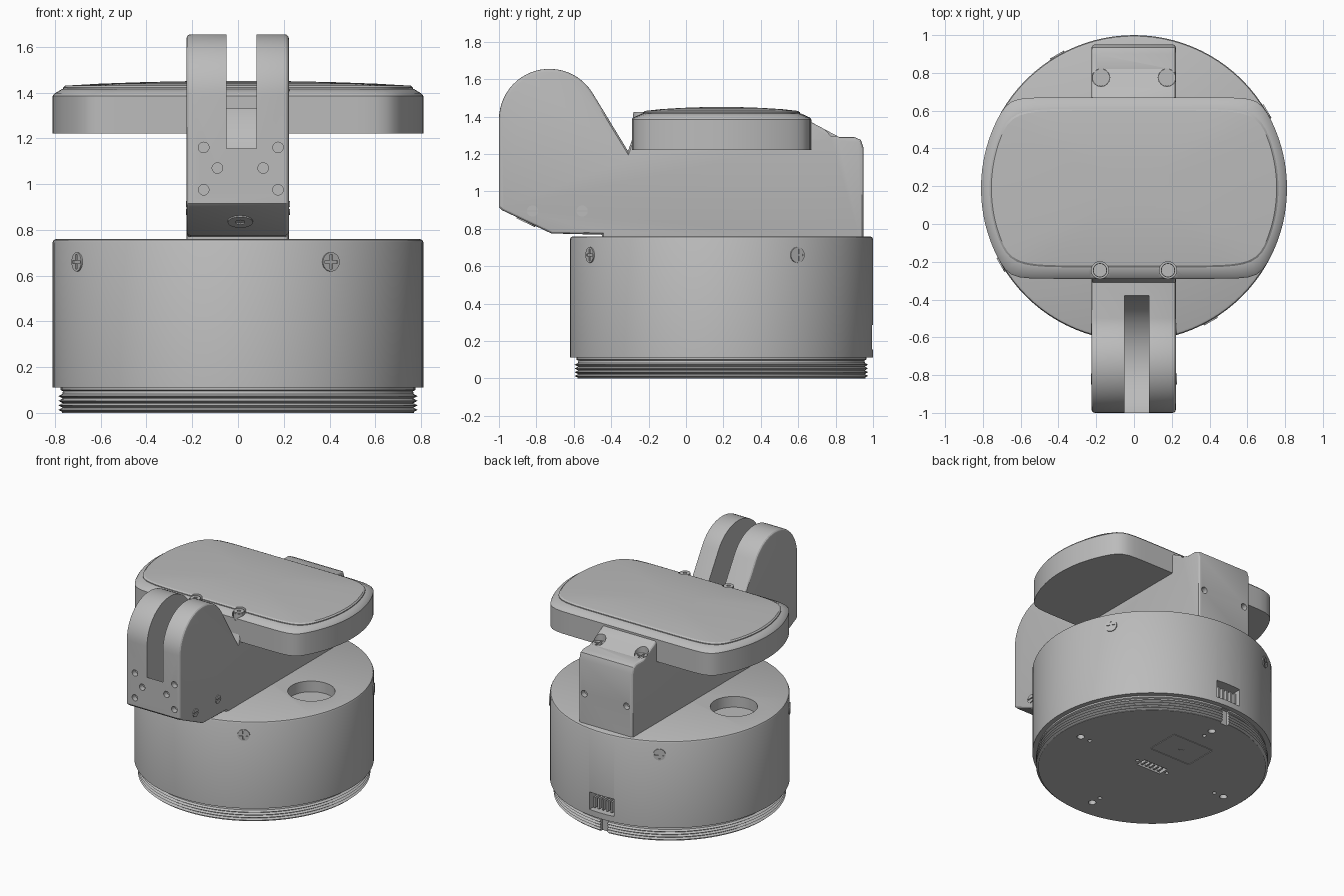
import bpy
import bmesh
from math import sin, cos, pi, radians
from mathutils import Vector, Matrix

cube = bpy.data.objects.get("Cube")
if cube:
    bpy.data.objects.remove(cube, do_unlink=True)

grey = bpy.data.materials.new("plain grey")
grey.use_nodes = True
grey.diffuse_color = (0.5, 0.5, 0.5, 1)
grey.node_tree.nodes["Principled BSDF"].inputs["Base Color"].default_value = (0.5, 0.5, 0.5, 1)

CY = 0.19          # y of the drum axis
R = 0.81           # drum radius
UP, DOWN = Vector((0, 0, 1)), Vector((0, 0, -1))
FRONT, BACK = Vector((0, -1, 0)), Vector((0, 1, 0))


def finish(name, bm):
    bmesh.ops.recalc_face_normals(bm, faces=bm.faces)
    mesh = bpy.data.meshes.new(name)
    bm.to_mesh(mesh)
    bm.free()
    mesh.materials.append(grey)
    obj = bpy.data.objects.new(name, mesh)
    bpy.context.collection.objects.link(obj)
    return obj


def smooth(obj):
    bpy.ops.object.select_all(action="DESELECT")
    obj.select_set(True)
    bpy.context.view_layer.objects.active = obj
    bpy.ops.object.shade_smooth_by_angle(angle=radians(28))


def frame(loc, normal):
    return Matrix.Translation(loc) @ Vector(normal).to_track_quat("Z", "Y").to_matrix().to_4x4()


def add_cyl(bm, loc, normal, r, depth, n=24):
    bmesh.ops.create_cone(bm, cap_ends=True, segments=n, radius1=r, radius2=r,
                          depth=depth, matrix=frame(loc, normal))


def add_box(bm, loc, size, base=Matrix()):
    bmesh.ops.create_cube(bm, size=1, matrix=base @ Matrix.Translation(loc) @ Matrix.Diagonal((*size, 1)))


def cut(obj, bm):
    """Subtract the cutter mesh from obj and bake the result."""
    cutter = finish("cutter", bm)
    cutter.hide_render = True
    mod = obj.modifiers.new("cut", "BOOLEAN")
    mod.operation, mod.solver, mod.object = "DIFFERENCE", "EXACT", cutter
    bpy.context.view_layer.update()
    baked = bpy.data.meshes.new_from_object(obj.evaluated_get(bpy.context.evaluated_depsgraph_get()))
    obj.modifiers.clear()
    obj.data = baked
    bpy.data.objects.remove(cutter, do_unlink=True)


def screw(name, loc, normal, r, kind):
    """Screw head standing just proud of loc, with a cross, slot or hex drive."""
    bm = bmesh.new()
    add_cyl(bm, loc, normal, r, 0.012)
    obj = finish(name, bm)
    base = frame(loc, normal)
    bars = {"cross": [(1.5, 0.3), (0.3, 1.5)], "slot": [(2.4, 0.25)], "hex": []}[kind]
    for w, h in bars:
        bm = bmesh.new()
        add_box(bm, (0, 0, 0.006), (w * r, h * r, 0.012), base)
        cut(obj, bm)
    if kind == "hex":
        bm = bmesh.new()
        add_cyl(bm, base @ Vector((0, 0, 0.006)), normal, r * 0.4, 0.012, 6)
        cut(obj, bm)
    smooth(obj)


# Round drum with a threaded foot
profile = [(0, 0), (0.77, 0)]
for k in range(4):
    z = 0.004 + 0.02 * k
    profile += [(0.768, z), (0.785, z + 0.009), (0.768, z + 0.018)]
profile += [(0.765, 0.095), (0.775, 0.1), (0.775, 0.112), (R, 0.112), (R, 0.745),
            (0.805, 0.755), (0.795, 0.76), (0, 0.76)]
bm = bmesh.new()
verts = [bm.verts.new((r, CY, z)) for r, z in profile]
edges = [bm.edges.new(pair) for pair in zip(verts, verts[1:])]
bmesh.ops.spin(bm, geom=verts + edges, cent=(0, CY, 0), axis=UP, angle=2 * pi, steps=96)
bmesh.ops.remove_doubles(bm, verts=bm.verts, dist=0.0005)
drum = finish("drum", bm)

# Deck wells, rear port, thread notch and underside recesses
bm = bmesh.new()
for side in (-1, 1):
    add_cyl(bm, (side * 0.5, 0.15, 0.76), UP, 0.16, 0.16, 48)
add_box(bm, (0, 1.0, 0.22), (0.2, 0.16, 0.13))
add_box(bm, (0, 1.0, 0.04), (0.06, 0.12, 0.138))
add_box(bm, (0, CY, 0), (0.2, 0.08, 0.06))
for k in range(4):
    d = Vector((cos(k * pi / 2), sin(k * pi / 2), 0))
    add_cyl(bm, Vector((0, CY, 0)) + d * 0.63, UP, 0.026, 0.06)
    add_cyl(bm, Vector((0, CY, 0)) + d * 0.55, UP, 0.014, 0.06, 16)
for side in (-1, 1):
    add_cyl(bm, (side * 0.13, CY, 0), UP, 0.012, 0.04, 16)
cut(drum, bm)

# Shallow label outline on the underside
bm = bmesh.new()
for side in (-1, 1):
    add_box(bm, (side * 0.17, 0.5, 0), (0.005, 0.24, 0.008))
    add_box(bm, (0, 0.5 + side * 0.125, 0), (0.335, 0.005, 0.008))
add_cyl(bm, (0, 0.5, 0), UP, 0.02, 0.01, 6)
cut(drum, bm)
smooth(drum)

# Connector pins
bm = bmesh.new()
for k in range(5):
    x = -0.07 + 0.035 * k
    add_box(bm, (x, 0.945, 0.21), (0.014, 0.07, 0.08))
    add_box(bm, (x, CY, 0.017), (0.014, 0.05, 0.03))
finish("connector_pins", bm)

# Four screws around the drum
for k in range(4):
    a = radians(30 + 90 * k)
    out = Vector((sin(a), -cos(a), 0))
    screw("drum_screw", Vector((0, CY, 0.66)) + out * R, out, 0.042, "cross")

# Neck with rounded fork: side profile pushed across
arc = [(-0.73 + 0.27 * cos(radians(a)), 1.385 + 0.27 * sin(radians(a)))
       for a in (180 - 149 * i / 24 for i in range(25))]
side = [(-1, 0.915)] + arc + [
    (-0.31, 1.215), (-0.28, 1.3), (0.58, 1.3), (0.6, 1.4), (0.67, 1.37), (0.82, 1.29),
    (0.9, 1.29), (0.935, 1.275), (0.95, 1.23), (0.95, 0.72), (-0.45, 0.72),
    (-0.45, 0.768), (-0.72, 0.775), (-0.985, 0.9)]
bm = bmesh.new()
face = bm.faces.new([bm.verts.new((-0.225, y, z)) for y, z in side])
bmesh.ops.extrude_face_region(bm, geom=[face])
bm.faces.ensure_lookup_table()
for v in list(bm.faces[-1].verts) if len(bm.faces[-1].verts) > 4 else list(face.verts):
    v.co.x = 0.222
rim = [e for e in bm.edges if abs(e.verts[0].co.x - e.verts[1].co.x) < 0.01]
bmesh.ops.bevel(bm, geom=rim, offset=0.018, segments=3, profile=0.5, affect="EDGES")
neck = finish("neck", bm)

# Fork slot, bolt holes and counterbores
bm = bmesh.new()
add_cyl(bm, (0.015, -0.73, 1.385), (1, 0, 0), 0.355, 0.13, 64)
front_holes = [(-0.15, 1.16), (-0.15, 0.975), (0.175, 1.16), (0.175, 0.975), (-0.09, 1.07), (0.11, 1.07)]
for x, z in front_holes:
    add_cyl(bm, (x, -1, z), FRONT, 0.023, 0.08)
for s in (-1, 1):
    add_cyl(bm, (s * 0.175, 0.95, 0.98), BACK, 0.024, 0.08)
    add_cyl(bm, (s * 0.175, 0.775, 1.35), UP, 0.047, 0.14)
cut(neck, bm)
smooth(neck)

# Neck screws
for s in (-1, 1):
    screw("rear_top_screw", (s * 0.175, 0.775, 1.283), UP, 0.046, "cross")
    for y in (-0.82, -0.555):
        screw("side_screw", (0.222 * s, y, 0.895), (s, 0, 0), 0.03, "slot")
screw("lower_front_screw", (0.01, -0.855, 0.838), (0, -0.434, -0.9), 0.055, "hex")


# Wide head: rounded rings stacked upward
def ring(bm, rx, h, p, z, n=128):
    pts = []
    for i in range(n):
        a = 2 * pi * (i + 0.5) / n
        r = (rx ** -p + (h / abs(sin(a))) ** -p) ** (-1 / p)
        pts.append(bm.verts.new((r * cos(a), CY + r * sin(a), z)))
    return pts


def stack(name, layers):
    bm = bmesh.new()
    rings = [ring(bm, *layer) for layer in layers]
    for lo, hi in zip(rings, rings[1:]):
        for i in range(len(lo)):
            j = (i + 1) % len(lo)
            bm.faces.new((lo[i], lo[j], hi[j], hi[i]))
    bm.faces.new(rings[0])
    bm.faces.new(rings[-1])
    return finish(name, bm)


head = stack("head_shell", [(0.81, 0.48, 22, 1.22), (0.81, 0.48, 22, 1.385), (0.803, 0.472, 20, 1.395),
                            (0.77, 0.428, 14, 1.415), (0.755, 0.41, 12, 1.417)])
cap = stack("head_cap", [(0.765, 0.42, 12, 1.41), (0.765, 0.42, 12, 1.422), (0.755, 0.41, 12, 1.43),
                         (0.6, 0.33, 12, 1.439), (0.4, 0.22, 12, 1.446), (0.2, 0.11, 12, 1.45)])

# Front head screws in their seats
for part in (head, cap):
    bm = bmesh.new()
    for s in (-1, 1):
        add_cyl(bm, (s * 0.18, -0.245, 1.43), UP, 0.046, 0.12)
    cut(part, bm)
    smooth(part)
for s in (-1, 1):
    bm = bmesh.new()
    add_cyl(bm, (s * 0.18, -0.245, 1.385), UP, 0.038, 0.06)
    smooth(finish("head_screw_post", bm))
    screw("head_screw", (s * 0.18, -0.245, 1.418), UP, 0.036, "hex")
